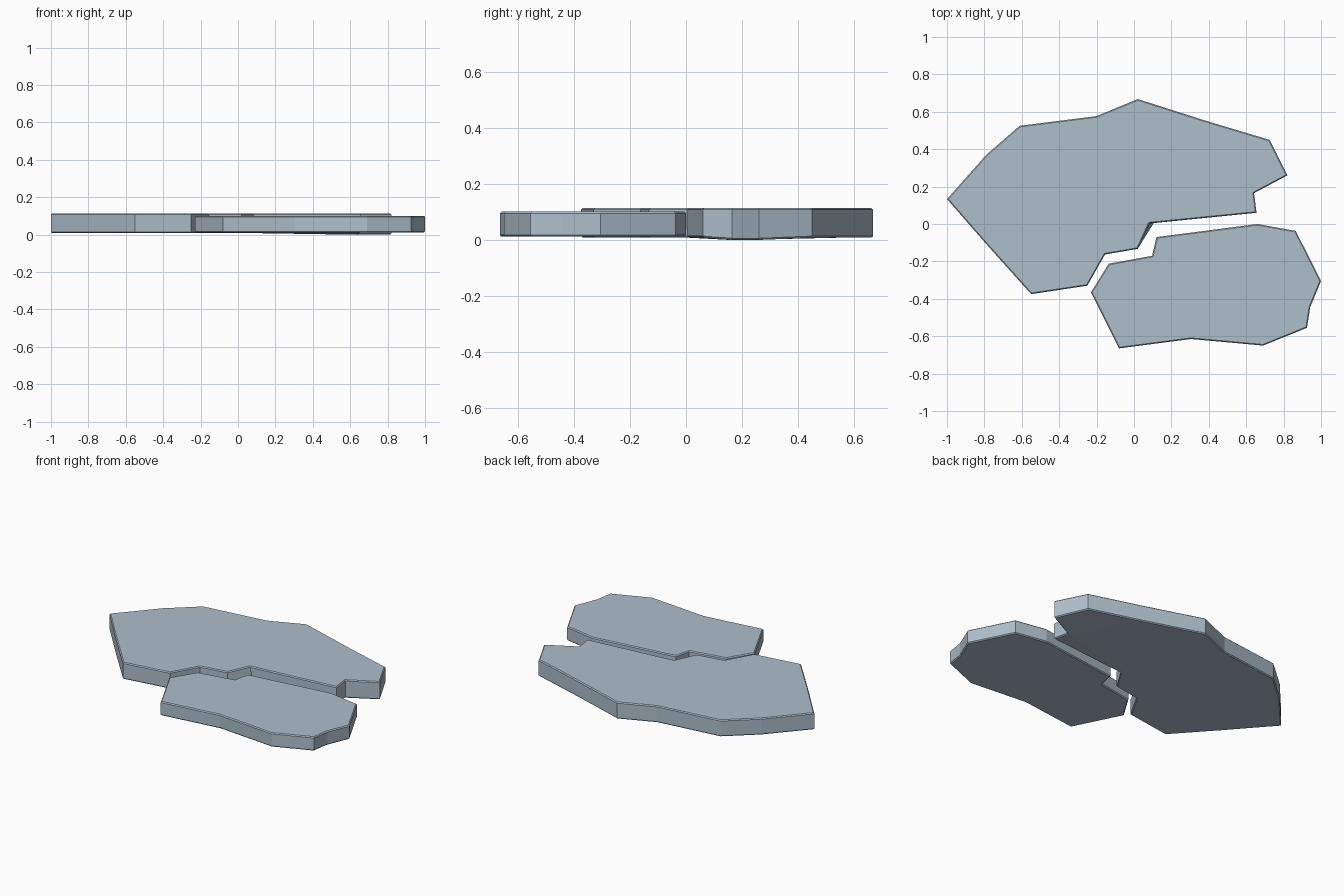
import bpy, bmesh

if "Cube" in bpy.data.objects:
    bpy.data.objects.remove(bpy.data.objects["Cube"])

mat = bpy.data.materials.new("pale blue grey stone")
mat.diffuse_color = (0.42, 0.52, 0.60, 1)
mat.use_nodes = True
mat.node_tree.nodes["Principled BSDF"].inputs["Base Color"].default_value = mat.diffuse_color


def slab(name, outline, z0, z1, low=(), shift=None):
    """Extruded flagstone; low lists bottom corners that reach the ground."""
    shift = shift or {}
    bm = bmesh.new()
    bottom = []
    for i, (x, y) in enumerate(outline):
        dx, dy = shift.get(i, (0, 0))
        bottom.append(bm.verts.new((x + dx, y + dy, 0 if i in low else z0)))
    top = [bm.verts.new((x, y, z1)) for x, y in outline]
    n = len(outline)
    caps = [bm.faces.new(top), bm.faces.new(bottom[::-1])]
    for i in range(n):
        j = (i + 1) % n
        bm.faces.new((bottom[i], bottom[j], top[j], top[i]))
    bmesh.ops.recalc_face_normals(bm, faces=bm.faces)
    # Worn rim around the top and bottom
    rim = {e for f in caps for e in f.edges}
    bmesh.ops.bevel(bm, geom=list(rim), offset=0.006, segments=1,
                    profile=0.5, affect='EDGES')
    bmesh.ops.triangulate(bm, faces=[f for f in bm.faces if len(f.verts) > 4])
    me = bpy.data.meshes.new(name)
    bm.to_mesh(me)
    bm.free()
    me.materials.append(mat)
    ob = bpy.data.objects.new(name, me)
    bpy.context.collection.objects.link(ob)
    return ob


# Large flagstone (counter-clockwise outline)
slab("large_flagstone", [
    (-1.0, .133), (-.77, -.13), (-.55, -.375), (-.25, -.33), (-.155, -.163),
    (.02, -.133), (.082, .003), (.655, .06), (.642, .165), (.82, .26),
    (.725, .45), (.4, .547), (.02, .668), (-.2, .577), (-.612, .525),
    (-.79, .37)], 0.008, 0.114, low=(8, 9), shift={6: (.025, .002)})

# Small flagstone
slab("small_flagstone", [
    (-.23, -.365), (-.08, -.665), (.305, -.615), (.69, -.65), (.925, -.555),
    (.942, -.445), (1.0, -.305), (.865, -.037), (.66, 0), (.12, -.07),
    (.097, -.17), (-.135, -.212)], 0.012, 0.101)
